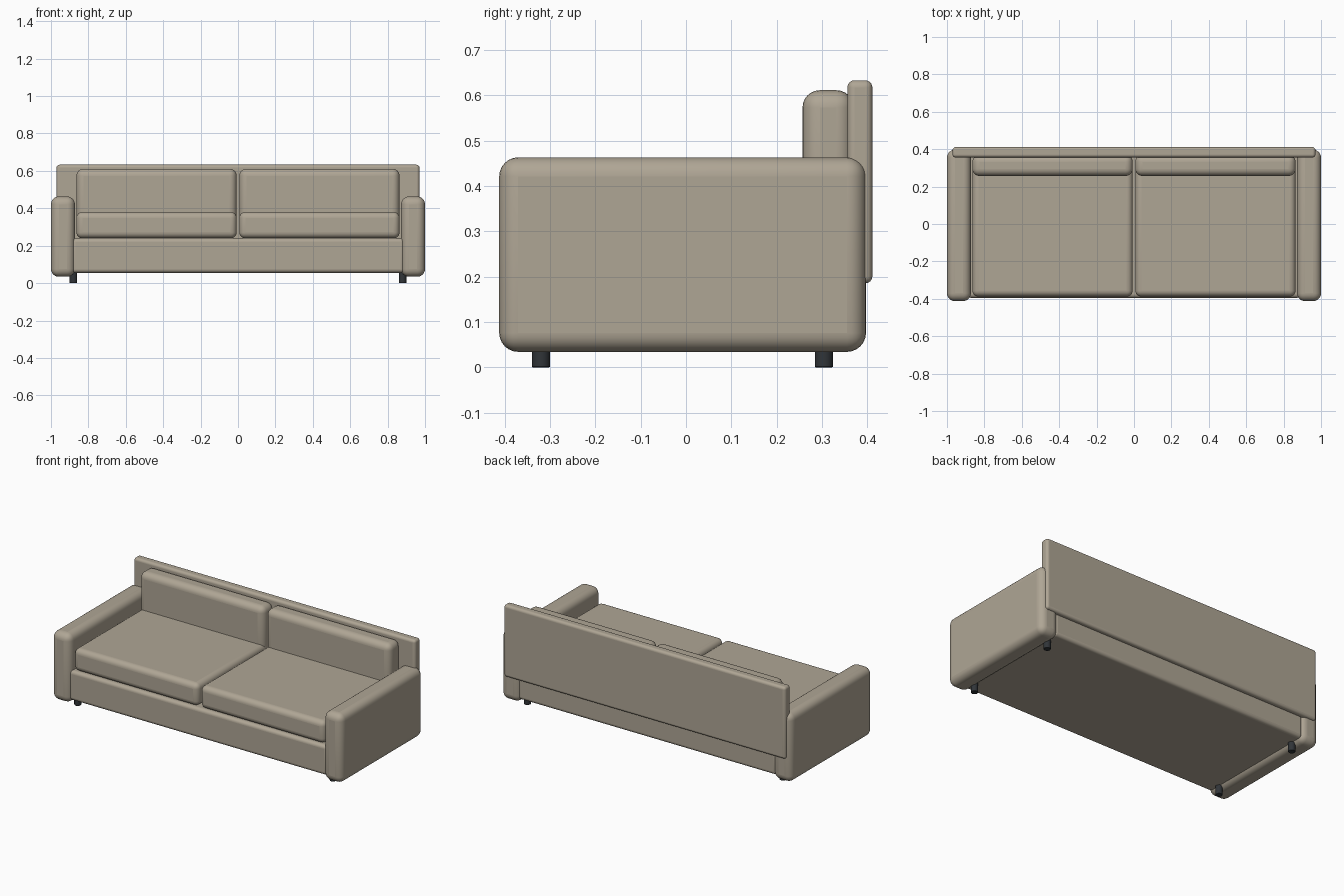
import bpy
import math

if "Cube" in bpy.data.objects:
    bpy.data.objects.remove(bpy.data.objects["Cube"])


def material(name, color):
    m = bpy.data.materials.new(name)
    m.diffuse_color = color
    m.use_nodes = True
    m.node_tree.nodes["Principled BSDF"].inputs["Base Color"].default_value = m.diffuse_color
    return m


fabric = material("beige_fabric", (0.43, 0.38, 0.30, 1))
dark = material("dark_leg", (0.03, 0.035, 0.04, 1))


def finish(ob, name, mat, radius, segments):
    ob.name = name
    ob.data.materials.append(mat)
    bev = ob.modifiers.new("round_edges", "BEVEL")
    bev.width = radius
    bev.segments = segments
    bev.limit_method = "ANGLE"
    bpy.ops.object.shade_smooth_by_angle(angle=math.radians(35))
    return ob


def soft_box(name, x, y, z, radius):
    """Rounded box from (min, max) ranges on each axis."""
    bpy.ops.mesh.primitive_cube_add(
        size=1, location=[(a + b) / 2 for a, b in (x, y, z)])
    ob = bpy.context.object
    ob.scale = [b - a for a, b in (x, y, z)]
    bpy.ops.object.transform_apply(location=False, rotation=False, scale=True)
    return finish(ob, name, fabric, radius, 6)


def span(side, a, b):
    return tuple(sorted((side * a, side * b)))


# Base frame and back panel
soft_box("base", (-0.89, 0.89), (-0.395, 0.385), (0.055, 0.24), 0.02)
soft_box("back_panel", (-0.97, 0.97), (0.356, 0.411), (0.185, 0.633), 0.016)

for side, label in ((-1, "left"), (1, "right")):
    # Arm, seat cushion and back cushion
    soft_box(label + "_arm", span(side, 0.872, 1.0), (-0.412, 0.397), (0.034, 0.463), 0.042)
    soft_box(label + "_seat_cushion", span(side, 0.007, 0.864), (-0.388, 0.36), (0.24, 0.38), 0.032)
    soft_box(label + "_back_cushion", span(side, 0.007, 0.864), (0.257, 0.37), (0.30, 0.611), 0.038)
    # Legs
    for y, end in ((-0.32, "front"), (0.304, "back")):
        bpy.ops.mesh.primitive_cylinder_add(
            vertices=24, radius=0.02, depth=0.07, location=(side * 0.88, y, 0.035))
        finish(bpy.context.object, f"{label}_{end}_leg", dark, 0.002, 2)
